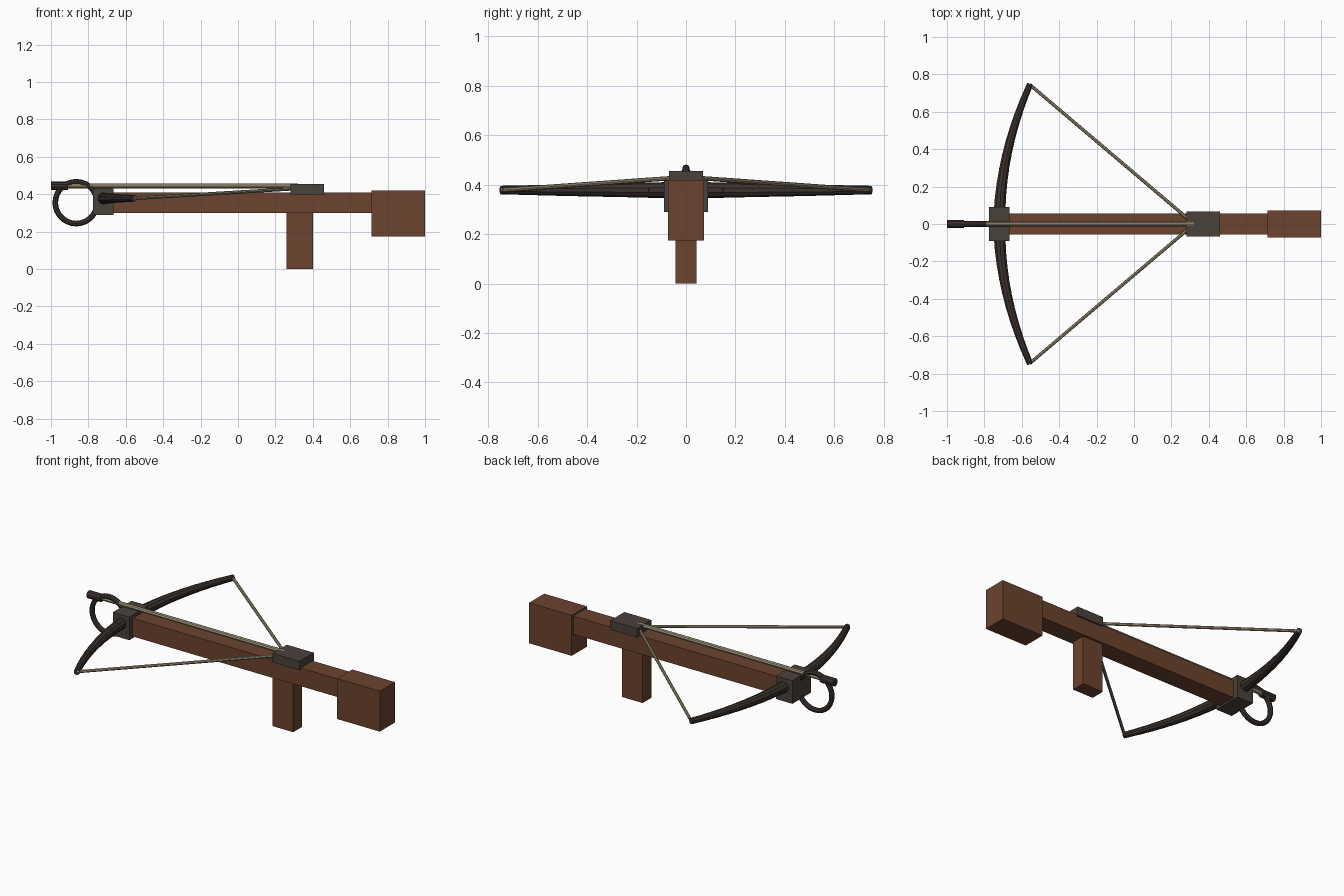
import bpy
from mathutils import Vector

cube = bpy.data.objects.get("Cube")
if cube:
    bpy.data.objects.remove(cube, do_unlink=True)


def material(name, rgb):
    m = bpy.data.materials.new(name)
    m.use_nodes = True
    m.diffuse_color = (*rgb, 1)
    bsdf = next(n for n in m.node_tree.nodes if n.type == "BSDF_PRINCIPLED")
    bsdf.inputs["Base Color"].default_value = (*rgb, 1)
    return m


WOOD = material("brown wood", (0.15, 0.056, 0.028))
IRON = material("grey iron", (0.068, 0.054, 0.045))
HORN = material("dark horn", (0.045, 0.033, 0.028))
CORD = material("tan cord", (0.36, 0.30, 0.19))


def finish(name, mat):
    ob = bpy.context.object
    ob.name = name
    ob.data.materials.append(mat)
    return ob


def box(name, mat, x, y, z):
    """Box from x range, half width in y, and z range."""
    bpy.ops.mesh.primitive_cube_add(size=1, location=(sum(x) / 2, 0, sum(z) / 2))
    ob = finish(name, mat)
    ob.scale = (x[1] - x[0], 2 * y, z[1] - z[0])
    bpy.ops.object.transform_apply(location=False, rotation=False, scale=True)
    return ob


def rod(name, mat, a, b, r1, r2=None, sides=8):
    """Straight or tapered rod from a to b."""
    a, b = Vector(a), Vector(b)
    bpy.ops.mesh.primitive_cone_add(vertices=sides, radius1=r1, radius2=r1 if r2 is None else r2,
                                    depth=(b - a).length, location=(a + b) / 2)
    ob = finish(name, mat)
    ob.rotation_euler = (b - a).to_track_quat("Z", "Y").to_euler()
    return ob


# Wooden body
box("stock", WOOD, (-0.70, 0.72), 0.057, (0.30, 0.41))
box("butt", WOOD, (0.715, 1.0), 0.072, (0.175, 0.42))
box("grip", WOOD, (0.26, 0.40), 0.043, (0, 0.31))

# Iron fittings
box("bow_mount", IRON, (-0.775, -0.665), 0.09, (0.29, 0.43))
box("string_catch", IRON, (0.28, 0.46), 0.068, (0.40, 0.455))

# Foot ring at the nose
bpy.ops.mesh.primitive_torus_add(location=(-0.865, 0, 0.355), rotation=(1.5708, 0, 0),
                                 major_radius=0.112, minor_radius=0.015,
                                 major_segments=28, minor_segments=8)
finish("foot_ring", HORN)
bpy.ops.object.shade_smooth_by_angle()

# Bolt with its heavy head
rod("bolt_shaft", CORD, (-0.93, 0, 0.445), (0.32, 0, 0.445), 0.013)
rod("bolt_head", HORN, (-1.0, 0, 0.445), (-0.91, 0, 0.445), 0.023, sides=10)


# Curved limbs in stepped segments, with the drawn string
def limb_point(t, side):
    return (-0.72 + 0.163 * t * t, side * 0.745 * t, 0.378)


STEPS = 10
for side, label in ((-1, "front"), (1, "back")):
    for i in range(STEPS):
        t = i / STEPS
        r = 0.034 - 0.017 * t
        rod(f"{label}_limb_{i + 1}", HORN, limb_point(t, side),
            limb_point(t + 1 / STEPS + 0.005, side), r, r - 0.001, 10)
    rod(f"{label}_string", CORD, limb_point(1, side), (0.31, side * 0.01, 0.43), 0.009)
